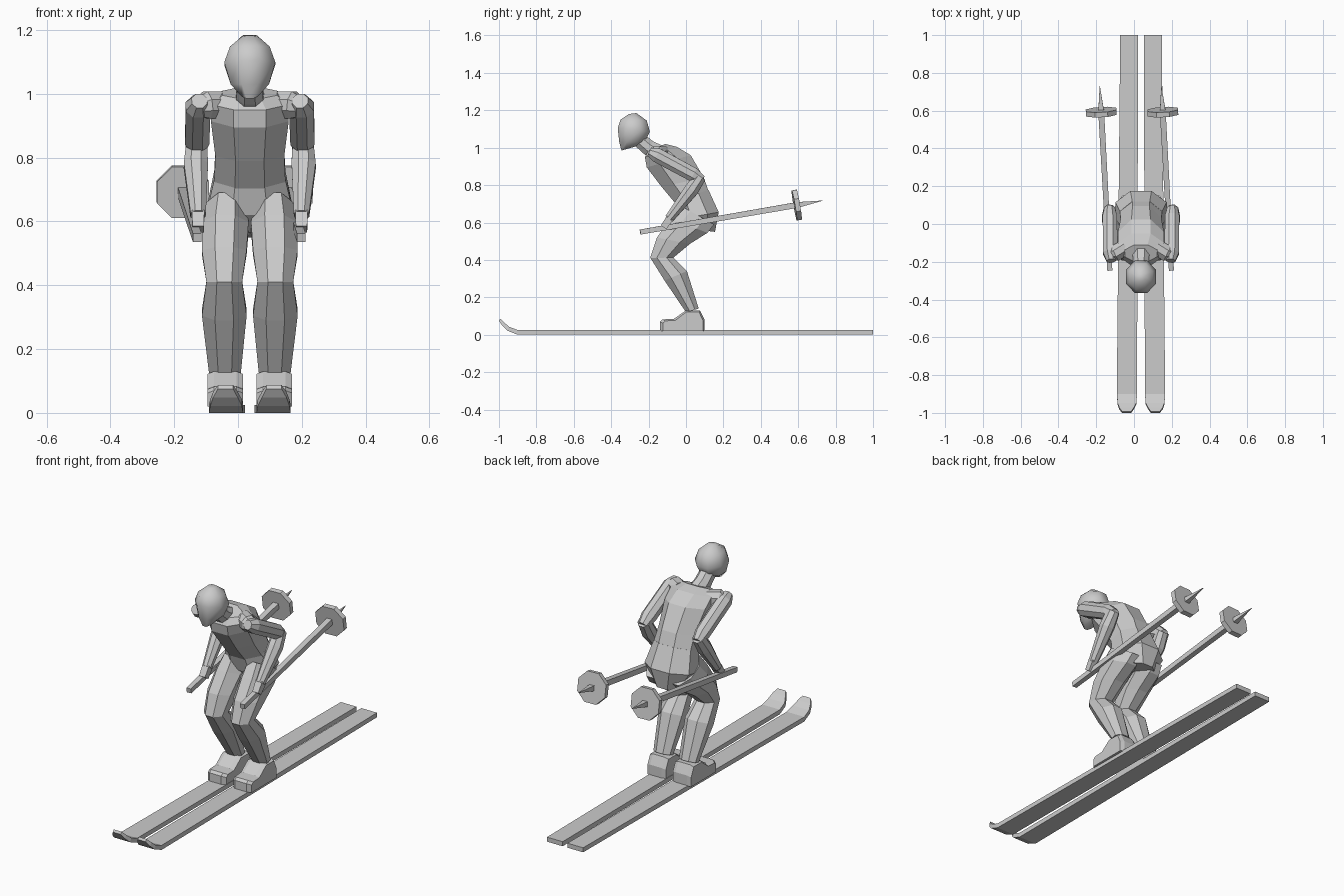
import bpy, bmesh, math
from mathutils import Vector

C = 0.037  # body centre line in x


def skin(name, rings, smooth=None):
    """Join equal-sized rings of points into a closed, capped tube."""
    bm = bmesh.new()
    loops = [[bm.verts.new(p) for p in r] for r in rings]
    for a, b in zip(loops, loops[1:]):
        for i in range(len(a)):
            j = (i + 1) % len(a)
            bm.faces.new((a[i], a[j], b[j], b[i]))
    bm.faces.new(loops[0])
    bm.faces.new(loops[-1])
    bmesh.ops.recalc_face_normals(bm, faces=bm.faces)
    me = bpy.data.meshes.new(name)
    bm.to_mesh(me)
    bm.free()
    ob = bpy.data.objects.new(name, me)
    bpy.context.collection.objects.link(ob)
    if smooth:
        bpy.context.view_layer.objects.active = ob
        ob.select_set(True)
        bpy.ops.object.shade_smooth_by_angle(angle=math.radians(smooth))
        ob.select_set(False)
    return ob


def body(name, sections, smooth=None, n=8):
    """Sections: x centre, half width, front (y, z), back (y, z)."""
    rings = []
    k = 1 / math.cos(math.pi / n)
    for xc, hw, f, b in sections:
        f, b = Vector((xc, *f)), Vector((xc, *b))
        mid, half = (f + b) / 2, (b - f) / 2
        ring = []
        for i in range(n):
            a = (i + 0.5) * math.tau / n
            ring.append(mid + half * math.sin(a) * k + Vector((hw * math.cos(a) * k, 0, 0)))
        rings.append(ring)
    return skin(name, rings, smooth)


def limb(name, pts, radii, n=8, smooth=None):
    """Tube of n sides along a path."""
    pts = [Vector(p) for p in pts]
    rings = []
    for i, (p, r) in enumerate(zip(pts, radii)):
        d = (pts[min(i + 1, len(pts) - 1)] - pts[max(i - 1, 0)]).normalized()
        side = d.cross(Vector((0, 0, 1))).normalized()
        up = side.cross(d)
        angs = [(j + 0.5) * math.tau / n for j in range(n)]
        rings.append([p + r * (side * math.cos(a) + up * math.sin(a)) for a in angs])
    return skin(name, rings, smooth)


# Pelvis, torso, neck and head
body("pelvis", [
    (C, 0.075, (0.03, 0.565), (0.155, 0.55)),
    (C, 0.135, (-0.03, 0.62), (0.175, 0.655)),
    (C, 0.112, (-0.06, 0.71), (0.12, 0.775)),
])
body("torso", [
    (C, 0.112, (-0.055, 0.70), (0.12, 0.77)),
    (C, 0.108, (-0.13, 0.79), (0.095, 0.84)),
    (C, 0.122, (-0.21, 0.895), (0.025, 0.96)),
    (C, 0.122, (-0.22, 0.95), (-0.05, 1.005)),
    (C, 0.085, (-0.20, 0.985), (-0.11, 1.02)),
])
limb("neck", [(C, -0.13, 0.96), (C, -0.20, 1.0), (C, -0.27, 1.06)], [0.052, 0.045, 0.042])
body("head", [
    (C, 0.025, (-0.345, 0.985), (-0.275, 1.005)),
    (C, 0.06, (-0.357, 1.03), (-0.22, 1.03)),
    (C, 0.08, (-0.365, 1.105), (-0.193, 1.085)),
    (C, 0.062, (-0.35, 1.15), (-0.21, 1.145)),
    (C, 0.022, (-0.305, 1.18), (-0.265, 1.185)),
], smooth=60)

for s, tag in ((-1, "right"), (1, "left")):
    X = lambda off: C + s * off

    # Legs
    body(tag + "_thigh", [
        (X(0.073), 0.062, (-0.03, 0.69), (0.15, 0.59)),
        (X(0.077), 0.073, (-0.085, 0.62), (0.115, 0.545)),
        (X(0.08), 0.07, (-0.155, 0.52), (0.02, 0.485)),
        (X(0.08), 0.056, (-0.192, 0.41), (-0.07, 0.41)),
    ])
    body(tag + "_shin", [
        (X(0.08), 0.056, (-0.19, 0.41), (-0.07, 0.415)),
        (X(0.08), 0.07, (-0.115, 0.29), (0.005, 0.34)),
        (X(0.078), 0.05, (0.0, 0.12), (0.068, 0.14)),
    ])

    # Boots
    prof = [(-0.14, 0.02), (-0.14, 0.07), (-0.125, 0.082), (-0.065, 0.085),
            (0.0, 0.13), (0.075, 0.13), (0.1, 0.08), (0.1, 0.02)]
    skin(tag + "_boot", [
        [(X(0.077 + o), y * sh + 0.02 * (1 - sh), z - (1 - sh) * 0.08 * (z > 0.05)) for y, z in prof]
        for o, sh in ((-0.056, 0.9), (-0.035, 1), (0.035, 1), (0.056, 0.9))
    ])

    # Arms
    limb(tag + "_shoulder", [(X(0.08), -0.12, 0.965), (X(0.135), -0.155, 0.965), (X(0.165), -0.16, 0.955)],
         [0.046, 0.046, 0.03])
    limb(tag + "_upper_arm", [(X(0.158), -0.195, 0.978), (X(0.162), -0.155, 0.96),
                              (X(0.165), 0.04, 0.855), (X(0.166), 0.085, 0.825)],
         [0.026, 0.042, 0.041, 0.028])
    limb(tag + "_forearm", [(X(0.166), 0.075, 0.845), (X(0.169), 0.03, 0.775),
                            (X(0.162), -0.09, 0.62)], [0.035, 0.041, 0.026])
    limb(tag + "_hand", [(X(0.162), -0.085, 0.625), (X(0.162), -0.12, 0.575)], [0.028, 0.025], n=4)

    # Ski poles: both lean the same way in x
    a = Vector((C + s * 0.163 - 0.002, -0.245, 0.549))
    d = Vector((-0.053, 0.975, 0.168))
    limb(tag + "_pole", [a, a + d * 0.86, a + d], [0.019, 0.022, 0.001], n=4)
    limb(tag + "_pole_basket", [a + d * 0.845, a + d * 0.872], [0.088, 0.088], n=8)

    # Skis with upturned tips: y, z, inner and outer x offsets, thickness
    skin(tag + "_ski", [
        [(X(i), y, z), (X(o), y, z), (X(o), y + dy, z + t), (X(i), y + dy, z + t)]
        for y, z, i, o, t, dy in (
            (1.0, 0.0, 0.015, 0.11, 0.025, 0), (-0.9, 0.0, 0.021, 0.128, 0.025, 0),
            (-0.955, 0.022, 0.025, 0.124, 0.021, 0.008), (-0.982, 0.048, 0.038, 0.115, 0.018, 0.01),
            (-1.0, 0.075, 0.052, 0.1, 0.012, 0.008))
    ])
